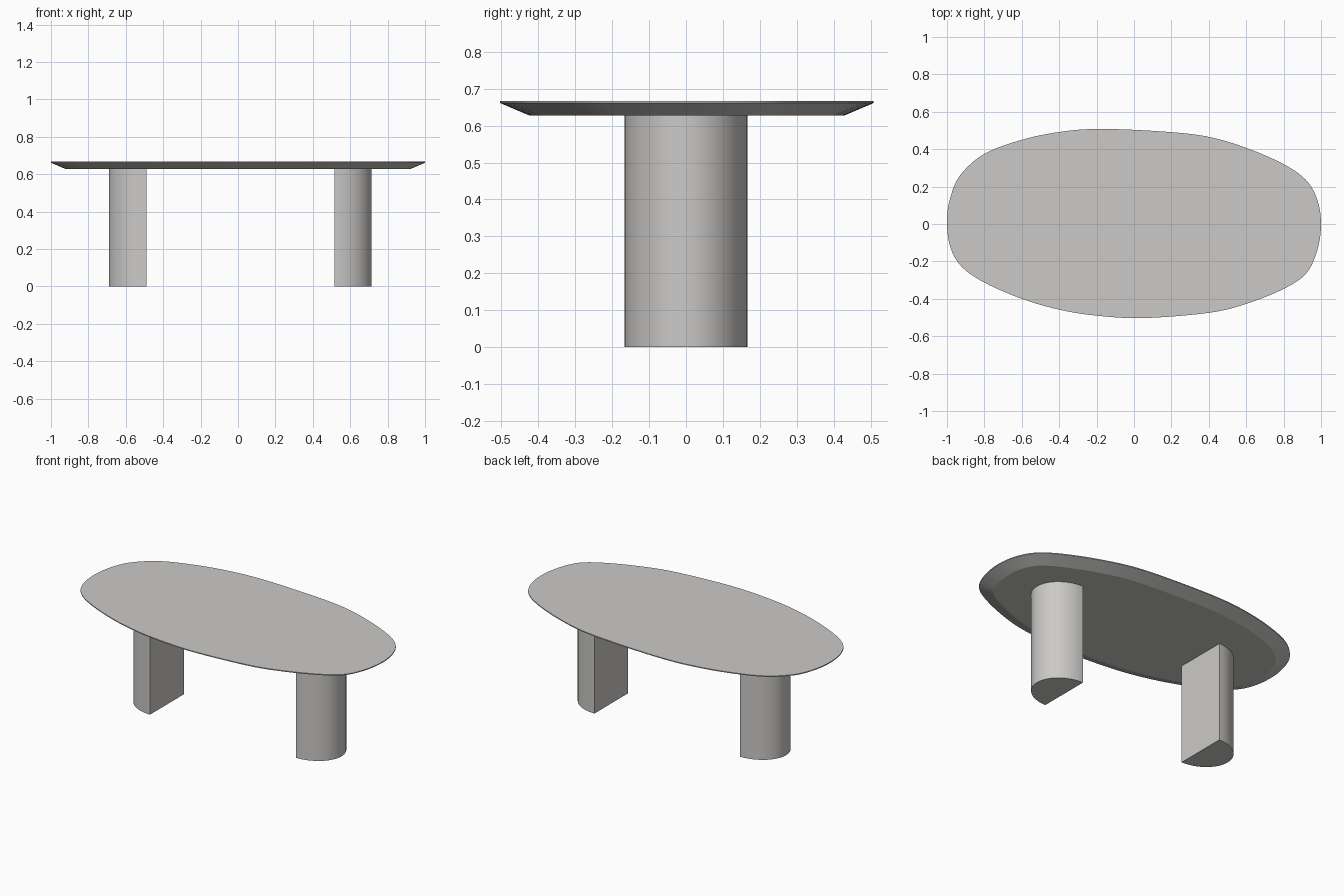
import bpy, bmesh, math
from mathutils import Vector

if "Cube" in bpy.data.objects:
    bpy.data.objects.remove(bpy.data.objects["Cube"])

mat = bpy.data.materials.new("warm light grey")
mat.diffuse_color = (0.60, 0.59, 0.575, 1)
mat.use_nodes = True
mat.node_tree.nodes["Principled BSDF"].inputs["Base Color"].default_value = mat.diffuse_color


def loft(name, rings):
    """Skin stacked closed rings and cap both ends with flat faces."""
    bm = bmesh.new()
    loops = [[bm.verts.new(p) for p in ring] for ring in rings]
    n = len(loops[0])
    for a, b in zip(loops, loops[1:]):
        for i in range(n):
            j = (i + 1) % n
            bm.faces.new((a[i], a[j], b[j], b[i]))
    bm.faces.new(loops[0][::-1])
    bm.faces.new(loops[-1])
    bmesh.ops.recalc_face_normals(bm, faces=bm.faces[:])
    me = bpy.data.meshes.new(name)
    bm.to_mesh(me)
    bm.free()
    me.materials.append(mat)
    ob = bpy.data.objects.new(name, me)
    bpy.context.collection.objects.link(ob)
    bpy.context.view_layer.objects.active = ob
    ob.select_set(True)
    bpy.ops.object.shade_smooth_by_angle(angle=math.radians(20))
    ob.select_set(False)


def smooth_closed(pts, steps=5):
    """Closed Catmull-Rom curve through the points."""
    out, n = [], len(pts)
    for i in range(n):
        p0, p1, p2, p3 = (Vector(pts[(i + k) % n]) for k in (-1, 0, 1, 2))
        for s in range(steps):
            t = s / steps
            out.append(0.5 * (2 * p1 + (p2 - p0) * t + (2 * p0 - 5 * p1 + 4 * p2 - p3) * t ** 2
                              + (3 * p1 - p0 - 3 * p2 + p3) * t ** 3))
    return out


def inset(ring, d):
    """Move a counter-clockwise ring inward by d."""
    out, n = [], len(ring)
    for i in range(n):
        tan = (ring[(i + 1) % n] - ring[i - 1]).normalized()
        out.append(ring[i] + Vector((-tan.y, tan.x)) * d)
    return out


# Pebble-shaped tabletop with a slim rim and a bevelled underside
outline = smooth_closed([
    (1, 0), (0.98, 0.13), (0.92, 0.235), (0.8, 0.32), (0.6, 0.407), (0.38, 0.47),
    (0.1, 0.498), (-0.2, 0.508), (-0.4, 0.492), (-0.6, 0.45), (-0.8, 0.375),
    (-0.93, 0.26), (-0.985, 0.13), (-1, 0), (-0.98, -0.13), (-0.92, -0.23),
    (-0.8, -0.313), (-0.6, -0.40), (-0.4, -0.458), (-0.2, -0.49), (0.05, -0.503),
    (0.4, -0.475), (0.6, -0.427), (0.8, -0.347), (0.92, -0.265), (0.98, -0.14)])
loft("tabletop", [[(p.x, p.y, z) for p in inset(outline, d)]
                  for d, z in ((0.08, 0.627), (0, 0.661), (0, 0.667))])

# Two half-oval legs, flat faces turned towards each other
for name, x, side in (("left_leg", -0.49, -1), ("right_leg", 0.515, 1)):
    arc = [(x + side * 0.2 * math.cos(a), 0.166 * math.sin(a))
           for a in (math.pi * (i / 32 - 0.5) for i in range(33))]
    loft(name, [[(px, py, z) for px, py in arc] for z in (0, 0.628)])
